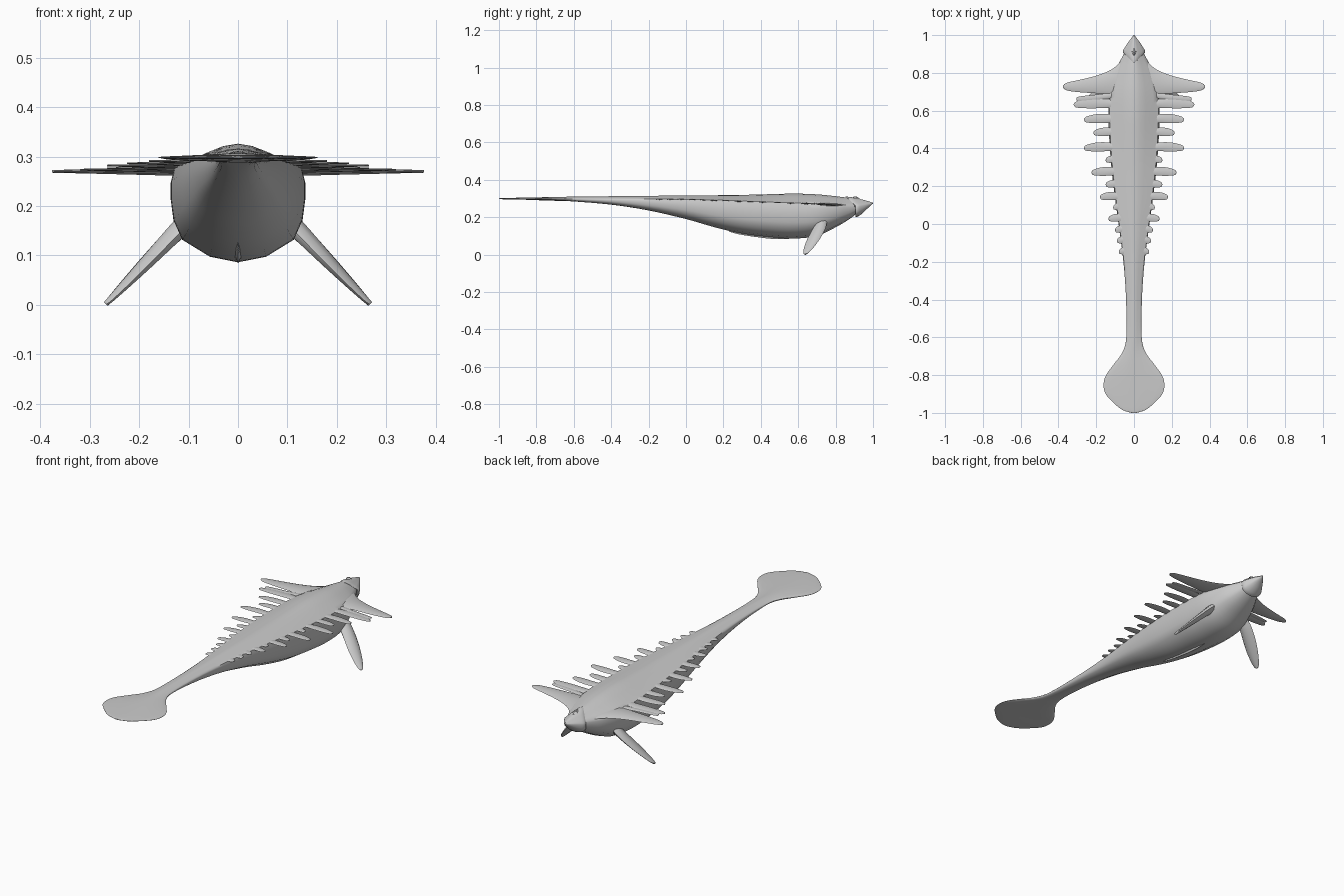
import bpy, bmesh, math
from mathutils import Vector

cube = bpy.data.objects.get("Cube")
if cube:
    bpy.data.objects.remove(cube)

grey = bpy.data.materials.new("hide grey")
grey.use_nodes = True
GREY = (0.6, 0.6, 0.6, 1)
grey.diffuse_color = GREY
grey.node_tree.nodes["Principled BSDF"].inputs["Base Color"].default_value = GREY


def finish(name, bm, angle=50):
    bmesh.ops.remove_doubles(bm, verts=bm.verts, dist=0.0002)
    bmesh.ops.recalc_face_normals(bm, faces=bm.faces)
    me = bpy.data.meshes.new(name)
    bm.to_mesh(me)
    bm.free()
    me.materials.append(grey)
    ob = bpy.data.objects.new(name, me)
    bpy.context.collection.objects.link(ob)
    bpy.ops.object.select_all(action='DESELECT')
    ob.select_set(True)
    bpy.context.view_layer.objects.active = ob
    bpy.ops.object.shade_smooth_by_angle(angle=math.radians(angle))
    return ob


def spline(points, steps):
    """Smooth curve through points of any dimension."""
    out = []
    n = len(points)
    for i in range(n - 1):
        a, b, c, d = (points[min(max(i + k, 0), n - 1)] for k in (-1, 0, 1, 2))
        for s in range(steps):
            t = s / steps
            out.append([q + t / 2 * (r - p + t * (2 * p - 5 * q + 4 * r - u + t * (3 * q - p - 3 * r + u)))
                        for p, q, r, u in zip(a, b, c, d)])
    return out + [list(points[-1])]


def skin(bm, rings):
    loops = [[bm.verts.new(p) for p in ring] for ring in rings]
    for a, b in zip(loops, loops[1:]):
        for i in range(len(a)):
            j = (i + 1) % len(a)
            bm.faces.new((a[i], a[j], b[j], b[i]))
    bm.faces.new(loops[0])
    bm.faces.new(loops[-1])


# Cross-section: share of half width, then height above (+) or depth below (-) the rim
HALF = [(0, 1), (.22, .9), (.45, .65), (.75, .25), (.95, 0), (1, -.15), (1, -.33),
        (.96, -.55), (.83, -.76), (.42, -.94), (0, -1)]
SECTION = HALF + [(-x, h) for x, h in HALF[-2:0:-1]]


def body_ring(y, w, top, rim, low, sweep=0):
    return [(x * w, y - sweep * max(0, 1 - abs(x) / .95) * (h >= 0),
             rim + h * ((top - rim) if h > 0 else (rim - low))) for x, h in SECTION]


# Body and tail paddle: y, half width, top, rim, bottom
stations = [(-1, .012, .301, .299, .297), (-.985, .06, .302, .3, .296), (-.95, .105, .303, .3, .295),
            (-.9, .15, .304, .3, .294), (-.85, .161, .305, .3, .293), (-.8, .148, .306, .3, .291),
            (-.74, .105, .307, .3, .289), (-.68, .062, .308, .3, .287), (-.6, .041, .31, .3, .284),
            (-.4, .042, .312, .299, .267), (-.2, .056, .314, .297, .236), (0, .082, .316, .295, .19),
            (.15, .102, .317, .292, .147), (.3, .12, .319, .287, .112), (.45, .131, .323, .281, .093),
            (.58, .136, .326, .276, .086), (.7, .132, .322, .271, .1), (.8, .105, .312, .267, .146),
            (.87, .07, .303, .265, .187), (.92, .042, .292, .265, .225), (.96, .015, .28, .268, .25)]
bm = bmesh.new()
skin(bm, [body_ring(*s) for s in spline(stations, 4)])
finish("body", bm)

# Head shield with a pointed back edge
bm = bmesh.new()
head = [(.905, .058, .309, .262, .2, .055), (.92, .057, .309, .264, .204, .05),
        (.945, .042, .3, .268, .222, .03), (.97, .025, .29, .271, .246, .012), (1, .002, .277, .275, .273, 0)]
skin(bm, [body_ring(*s) for s in spline(head, 3)])
finish("head", bm, 40)

# Small diamond on the crown
bm = bmesh.new()
bmesh.ops.create_cone(bm, cap_ends=True, segments=4, radius1=.022, radius2=.008, depth=.009)
for v in bm.verts:
    v.co = Vector((v.co.x * .7, v.co.y + .912, v.co.z + .305 - v.co.y * .3))
finish("crown_diamond", bm, 20)


def blade(name, outline, side, thick, place):
    """Thin lens-edged fin from a list of (distance out, leading, trailing)."""
    bm = bmesh.new()
    rings = []
    end = outline[-1][0]
    for d, lead, trail in spline(outline, 4):
        mid, half = (lead + trail) / 2, abs(lead - trail) / 2
        t = thick * (1 - .75 * d / end)
        rings.append([place(side, d, mid + half * math.cos(a), t * math.sin(a))
                      for a in (k * math.pi / 4 for k in range(8))])
    skin(bm, rings)
    finish(name, bm, 60)


def rim_height(y):
    return .296 - .025 * max(0, y) / .7


# Row of side fins: tip reach, y of the fin
fins = [(.32, .635), (.265, .555), (.215, .485), (.265, .405), (.15, .34), (.225, .275), (.15, .21),
        (.18, .145), (.11, .09), (.135, .03), (.1, -.03), (.09, -.087), (.08, -.145)]
for side, word in ((1, "left"), (-1, "right")):
    def flat(s, d, y, t):
        return (s * d, y, rim_height(y) + t)

    # Large front fin
    blade(word + "_front_fin",
          [(.04, .9, .67), (.085, .845, .68), (.13, .812, .688), (.2, .785, .692), (.28, .765, .697),
           (.34, .752, .704), (.367, .742, .713), (.376, .73, .726)], side, .011, flat)
    # Narrow fin tucked behind the large one
    blade(word + "_tucked_fin", [(.08, .7, .67), (.2, .685, .655), (.29, .675, .65), (.305, .665, .66)],
          side, .006, flat)

    for i, (reach, y) in enumerate(fins):
        root = .03 + .075 * min(1, max(0, (y + .2) / .6))
        c = .012 + .035 * (reach - root) ** .5
        span = reach - root
        blade(f"{word}_side_fin_{i + 1}",
              [(root - .02, y + c * .7, y - c * .7), (root + span * .25, y + c * 1.05, y - c * .75),
               (root + span * .6, y + c, y - c * .8), (root + span * .88, y + c * .6, y - c * .7),
               (root + span * .97, y + c * .3, y - c * .5), (reach, y - .002, y - c * .1)],
              side, .007, flat)

    # Lower flipper, slanting out, back and down
    def slanted(s, d, y, t):
        return (s * (.095 + .69 * d + .72 * t), y - .34 * d, .178 - .7 * d + .7 * t + .25 * (y - .73))

    blade(word + "_flipper",
          [(0, .755, .695), (.06, .768, .692), (.13, .768, .69), (.19, .758, .696),
           (.23, .745, .705), (.245, .736, .714), (.25, .727, .722)], side, .021, slanted)

# Long pleat under the belly
bm = bmesh.new()
pleat = [(.23, .001, .127), (.28, .007, .113), (.36, .01, .1), (.46, .009, .088), (.55, .001, .088)]
skin(bm, [[(w, y, z + .012), (0, y, z - .004), (-w, y, z + .012), (0, y, z + .02)]
          for y, w, z in spline(pleat, 4)])
finish("belly_pleat", bm, 30)
